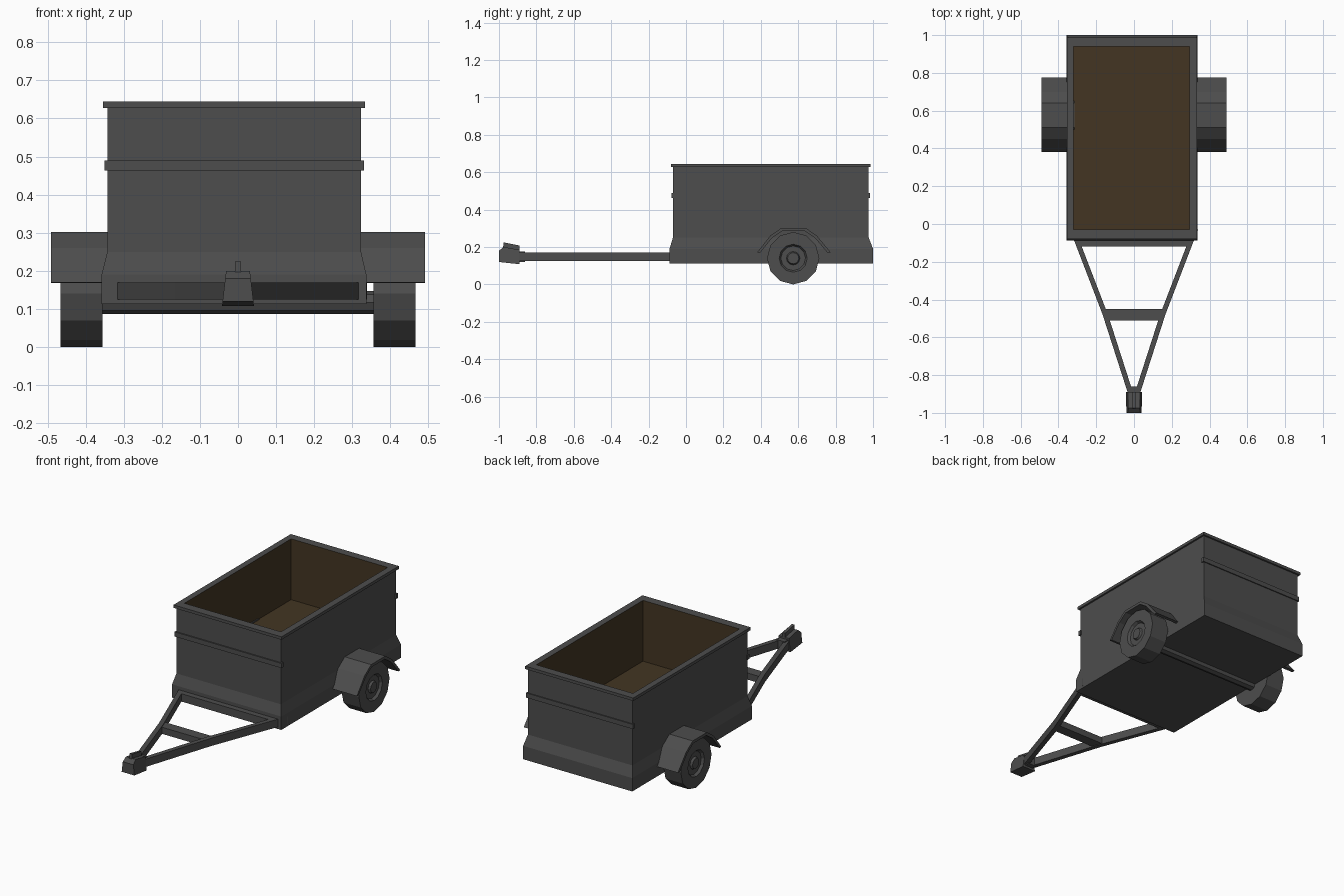
import bpy, bmesh, math
from mathutils import Vector

if "Cube" in bpy.data.objects:
    bpy.data.objects.remove(bpy.data.objects["Cube"])


def material(name, rgb):
    m = bpy.data.materials.new(name)
    m.diffuse_color = (*rgb, 1)
    m.use_nodes = True
    m.node_tree.nodes["Principled BSDF"].inputs["Base Color"].default_value = m.diffuse_color
    return m


GREY = material("dark grey metal", (0.074, 0.074, 0.074))
BROWN = material("brown lining", (0.056, 0.036, 0.016))


def finish(name, bm, mats=(GREY,)):
    bmesh.ops.recalc_face_normals(bm, faces=bm.faces)
    me = bpy.data.meshes.new(name)
    bm.to_mesh(me)
    bm.free()
    for m in mats:
        me.materials.append(m)
    ob = bpy.data.objects.new(name, me)
    bpy.context.collection.objects.link(ob)
    return ob


def bridge(bm, rings, caps=True, closed=False):
    """Join equal-length vertex rings with quads; returns the strips of faces."""
    n = len(rings[0])
    pairs = list(zip(rings, rings[1:]))
    if closed:
        pairs.append((rings[-1], rings[0]))
    strips = [[bm.faces.new((a[i], a[(i + 1) % n], b[(i + 1) % n], b[i])) for i in range(n)]
              for a, b in pairs]
    if caps:
        strips.append([bm.faces.new(rings[0])])
        strips.append([bm.faces.new(rings[-1])])
    return strips


def box(name, x0, x1, y0, y1, z0, z1):
    bm = bmesh.new()
    rings = [[bm.verts.new((x, y, z)) for x, y in ((x0, y0), (x1, y0), (x1, y1), (x0, y1))]
             for z in (z0, z1)]
    bridge(bm, rings)
    return finish(name, bm)


def prism_x(name, profile, x0, x1, taper=None):
    """Extrude a (y, z) outline along x; taper(z) scales x by height."""
    bm = bmesh.new()
    f = taper or (lambda z: 1)
    bridge(bm, [[bm.verts.new((x * f(z), y, z)) for y, z in profile] for x in (x0, x1)])
    return finish(name, bm)


# Cargo box: flared skirt, walls, rim, lined interior (x0, x1, y0, y1, z)
SECTIONS = [
    (-0.358, 0.337, -0.088, 1.0, 0.113), (-0.358, 0.337, -0.088, 1.0, 0.19),
    (-0.343, 0.323, -0.07, 0.977, 0.25), (-0.343, 0.323, -0.07, 0.977, 0.628),
    (-0.355, 0.333, -0.08, 0.987, 0.628), (-0.355, 0.333, -0.08, 0.987, 0.645),
    (-0.32, 0.295, -0.03, 0.94, 0.645), (-0.32, 0.295, -0.03, 0.94, 0.295),
]
bm = bmesh.new()
rings = [[bm.verts.new(p) for p in ((a, c, z), (b, c, z), (b, d, z), (a, d, z))]
         for a, b, c, d, z in SECTIONS]
strips = bridge(bm, rings)
for face in strips[6] + strips[8]:
    face.material_index = 1
finish("cargo_box", bm, (GREY, BROWN))

# Bands across the front and back walls
box("front_band", -0.35, 0.331, -0.077, -0.06, 0.463, 0.49)
box("back_band", -0.35, 0.331, 0.967, 0.983, 0.463, 0.49)

# A-frame drawbar
for s, side in ((-1, "left"), (1, "right")):
    bm = bmesh.new()
    path = [(0.325, -0.03), (0.302, -0.09), (0.152, -0.48), (0.02, -0.89)]
    rings = []
    for x, y in path:
        rings.append([bm.verts.new((s * (x + dx), y, z)) for dx, z in
                      ((-0.014, 0.125), (0.014, 0.125), (0.014, 0.17), (-0.014, 0.17))])
    bridge(bm, rings)
    finish(side + "_drawbar_beam", bm)
box("drawbar_crossbar", -0.155, 0.155, -0.51, -0.45, 0.128, 0.166)
box("drawbar_rear_bar", -0.29, 0.29, -0.12, -0.08, 0.125, 0.17)

# Hitch coupler with a raised lever
prism_x("hitch_coupler", [(-1.0, 0.12), (-0.89, 0.108), (-0.89, 0.185), (-0.975, 0.2), (-1.0, 0.18)],
        -0.042, 0.042, lambda z: 1 - (z - 0.108) * 2.8)
box("hitch_neck", -0.026, 0.026, -0.9, -0.86, 0.12, 0.175)
prism_x("hitch_lever", [(-0.98, 0.18), (-0.89, 0.175), (-0.89, 0.208), (-0.975, 0.225)], -0.008, 0.008)

# Axle
WY, WZ = 0.573, 0.14


def lathe_x(name, profile, sides, y, z):
    """Revolve (x, radius) points about the x axis."""
    bm = bmesh.new()
    rings = [[bm.verts.new((x, y + r * math.sin(2 * math.pi * i / sides),
                            z - r * math.cos(2 * math.pi * i / sides))) for i in range(sides)]
             for x, r in profile]
    bridge(bm, rings)
    return finish(name, bm)


lathe_x("axle", [(-0.38, 0.03), (0.38, 0.03)], 8, WY, 0.117)

# Fender outline, used as an outer and an inner edge
OUTER = [(0.38, 0.17), (0.45, 0.26), (0.51, 0.302), (0.64, 0.302), (0.70, 0.26), (0.775, 0.17)]
INNER = [(0.395, 0.168), (0.46, 0.248), (0.515, 0.286), (0.635, 0.286), (0.69, 0.248), (0.758, 0.168)]

for s, side in ((-1, "left"), (1, "right")):
    # Twelve-sided wheel with recessed rim and hub
    lathe_x(side + "_wheel",
            [(s * x, r) for x, r in ((0.356, 0.075), (0.356, 0.14), (0.466, 0.14), (0.466, 0.075),
                                     (0.452, 0.066), (0.452, 0.036), (0.464, 0.03))],
            12, WY, WZ)
    # Bent sheet fender
    prism_x(side + "_fender", OUTER + INNER[::-1], s * 0.315, s * 0.491)
